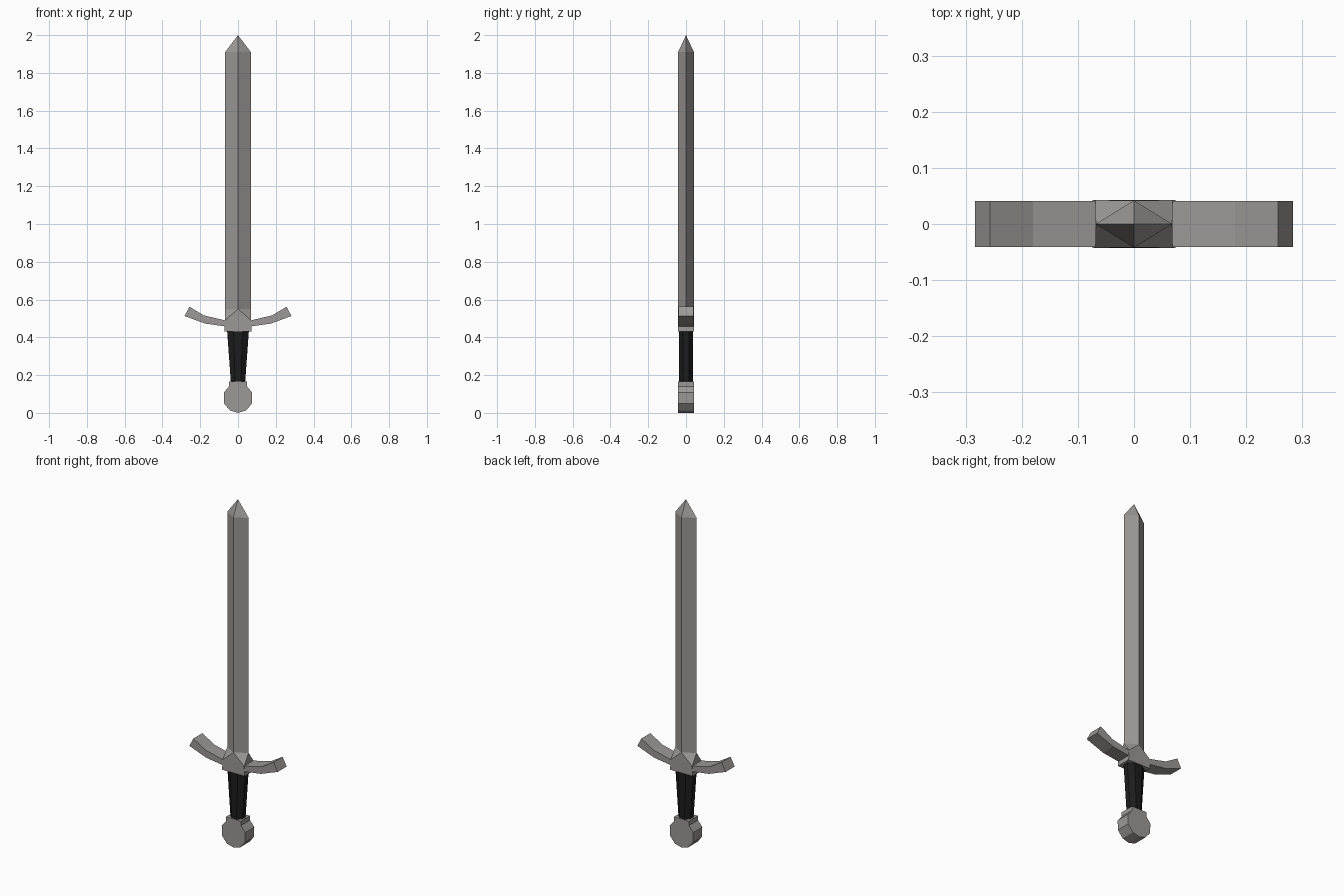
import bpy, bmesh, math

if "Cube" in bpy.data.objects:
    bpy.data.objects.remove(bpy.data.objects["Cube"])


def material(name, rgb):
    m = bpy.data.materials.new(name)
    m.diffuse_color = (*rgb, 1)
    m.use_nodes = True
    m.node_tree.nodes["Principled BSDF"].inputs["Base Color"].default_value = m.diffuse_color
    return m


steel = material("grey steel", (0.33, 0.32, 0.31))
leather = material("black leather", (0.012, 0.012, 0.012))


def finish(bm, name, mat):
    bmesh.ops.recalc_face_normals(bm, faces=bm.faces)
    me = bpy.data.meshes.new(name)
    bm.to_mesh(me)
    bm.free()
    me.materials.append(mat)
    ob = bpy.data.objects.new(name, me)
    bpy.context.collection.objects.link(ob)
    return ob


def extrude_profile(name, pts, half, mat):
    """Closed x/z outline made into a slab of thickness 2 * half along y."""
    bm = bmesh.new()
    front = [bm.verts.new((x, -half, z)) for x, z in pts]
    back = [bm.verts.new((x, half, z)) for x, z in pts]
    bm.faces.new(front)
    bm.faces.new(back[::-1])
    n = len(pts)
    for i in range(n):
        j = (i + 1) % n
        bm.faces.new((front[i], front[j], back[j], back[i]))
    return finish(bm, name, mat)


def ring(bm, sides, rx, ry, z, turn=0.0):
    return [bm.verts.new((rx * math.cos(turn + i * math.tau / sides),
                          ry * math.sin(turn + i * math.tau / sides), z))
            for i in range(sides)]


def bridge(bm, a, b):
    for i in range(len(a)):
        j = (i + 1) % len(a)
        bm.faces.new((a[i], a[j], b[j], b[i]))


# Blade: diamond section with a short pyramid tip
W, D = 0.068, 0.042
bm = bmesh.new()
low = ring(bm, 4, W, D, 0.50)
high = ring(bm, 4, W, D, 1.91)
tip = bm.verts.new((0, 0, 2.0))
bridge(bm, low, high)
for i in range(4):
    bm.faces.new((high[i], high[(i + 1) % 4], tip))
bm.faces.new(low[::-1])
finish(bm, "blade", steel)

# Guard block: rectangular foot whose top rises into the blade's diamond
bm = bmesh.new()
r2 = math.sqrt(2)
foot = ring(bm, 4, 0.072 * r2, 0.043 * r2, 0.432, math.pi / 4)
box = ring(bm, 4, 0.069 * r2, 0.0425 * r2, 0.49, math.pi / 4)
peak = ring(bm, 4, W, D, 0.55)
bridge(bm, foot, box)
for i in range(4):
    j = (i + 1) % 4
    bm.faces.new((box[i], box[j], peak[j]))
    bm.faces.new((box[i], peak[j], peak[i]))
bm.faces.new(peak)
bm.faces.new(foot[::-1])
finish(bm, "guard_block", steel)

# Curved guard arms
arm = [(0.05, 0.488), (0.069, 0.49), (0.18, 0.516), (0.257, 0.562),
       (0.283, 0.513), (0.175, 0.473), (0.069, 0.458), (0.05, 0.456)]
for side, s in (("left", -1), ("right", 1)):
    extrude_profile("guard_arm_" + side, [(s * x, z) for x, z in arm], 0.041, steel)

# Tapered eight-sided grip
bm = bmesh.new()
t = math.pi / 8
k = 1 / math.cos(t)
a = ring(bm, 8, 0.037 * k, 0.036 * k, 0.15, t)
b = ring(bm, 8, 0.058 * k, 0.036 * k, 0.44, t)
bridge(bm, a, b)
bm.faces.new(a[::-1])
bm.faces.new(b)
finish(bm, "grip", leather)

# Disc pommel with a short neck
half = [(0.048, 0.165), (0.048, 0.14), (0.075, 0.107), (0.074, 0.05), (0.042, 0.012)]
outline = half + [(0, 0)] + [(-x, z) for x, z in reversed(half)]
extrude_profile("pommel", outline, 0.0415, steel)
